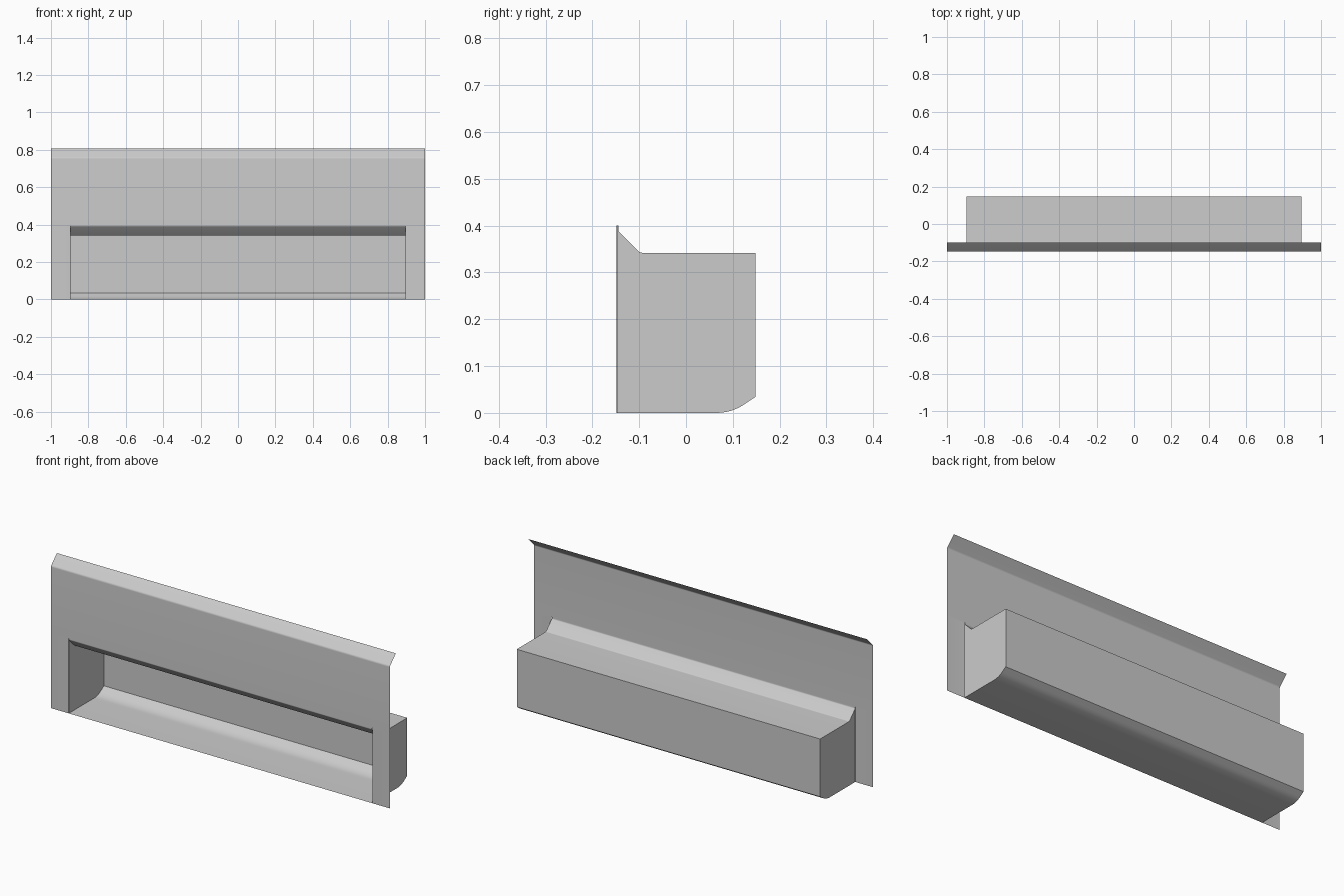
import bpy
import math
from mathutils import Vector

cube = bpy.data.objects.get("Cube")
if cube:
    bpy.data.objects.remove(cube, do_unlink=True)

# Single sheet metal colour
metal = bpy.data.materials.new("grey_metal")
metal.use_nodes = True
GREY = (0.6, 0.6, 0.6, 1)
metal.diffuse_color = GREY
metal.node_tree.nodes["Principled BSDF"].inputs["Base Color"].default_value = GREY

HALF_WIDTH = 1.0
HALF_TRAY = 0.895
FRONT, BACK = -0.148, 0.148
BEND = 0.004          # small bend between side panel and tray end
SEAM = 0.40           # height where upper panel meets the parts below
TRAY_TOP = 0.342


def rounded(corners, steps=6):
    """Path through (a, b, bend_length) corners, with bends softened."""
    pts = [Vector(c[:2]) for c in corners]
    path = [pts[0]]
    for i in range(1, len(pts) - 1):
        p, bend = pts[i], corners[i][2]
        if not bend:
            path.append(p)
            continue
        a = p + (pts[i - 1] - p).normalized() * bend
        b = p + (pts[i + 1] - p).normalized() * bend
        for k in range(steps + 1):
            t = k / steps
            path.append(a.lerp(p, t).lerp(p.lerp(b, t), t))
    path.append(pts[-1])
    return path


def make(name, verts, faces):
    mesh = bpy.data.meshes.new(name)
    mesh.from_pydata(verts, [], faces)
    mesh.materials.append(metal)
    ob = bpy.data.objects.new(name, mesh)
    bpy.context.collection.objects.link(ob)
    bpy.ops.object.select_all(action='DESELECT')
    ob.select_set(True)
    bpy.context.view_layer.objects.active = ob
    bpy.ops.object.shade_smooth_by_angle(angle=math.radians(30))
    return ob


def sheet(name, start, end):
    """Open sheet spanned between two matching rows of points."""
    n = len(start)
    faces = [(i, i + 1, n + i + 1, n + i) for i in range(n - 1)]
    return make(name, start + end, faces)


def across(name, path, half):
    """Extrude a side profile (y, z) across the width."""
    return sheet(name, [(-half, p.x, p.y) for p in path],
                 [(half, p.x, p.y) for p in path])


# Upper panel with its lip folded backwards
lip = rounded([(-0.098, 0.808, 0), (FRONT, 0.758, 0.006), (FRONT, SEAM, 0)])
across("upper_panel", lip, HALF_WIDTH)

# Recessed tray: sloped head, top, back wall, curved base and floor
tray = rounded([
    (FRONT, SEAM, 0), (FRONT, 0.392, 0.004), (-0.098, TRAY_TOP, 0.005),
    (BACK, TRAY_TOP, 0), (BACK, 0.034, 0), (0.097, 0, 0.032), (FRONT, 0, 0)])
across("tray", tray, HALF_TRAY)

# Tray ends and side panels, the same on both sides
inner = FRONT + BEND
end_outline = [Vector((inner, 0)), Vector((inner, 0.388))]
end_outline += [p for p in tray if p.x > inner + 0.001]
for side, label in ((1, "left"), (-1, "right")):
    verts = [(side * HALF_TRAY, p.x, p.y) for p in end_outline]
    order = list(range(len(verts)))
    make(label + "_tray_end", verts, [order if side > 0 else order[::-1]])

    plan = rounded([(HALF_WIDTH, FRONT, 0), (HALF_TRAY, FRONT, BEND * 0.9),
                    (HALF_TRAY, inner, 0)])
    rows = [[(side * p.x, p.y, z) for p in plan] for z in (0, SEAM)]
    if side < 0:
        rows.reverse()
    panel = sheet(label + "_side_panel", rows[1], rows[0])
    panel.data.flip_normals()
